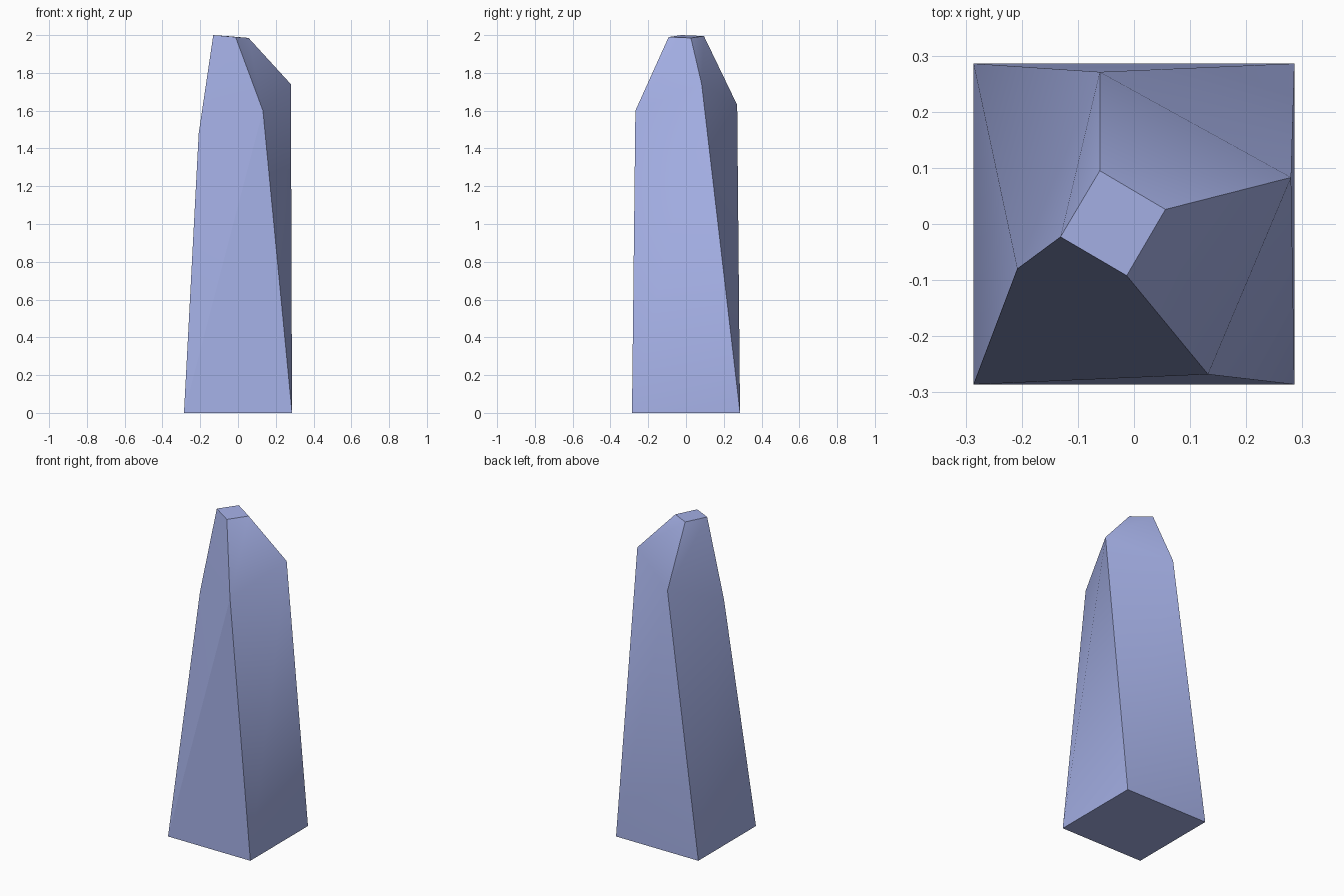
import bpy, bmesh, math

if "Cube" in bpy.data.objects:
    bpy.data.objects.remove(bpy.data.objects["Cube"])

# Rings from bottom to top, each ordered front-left, front-right, back-right, back-left
H = 0.286
RINGS = [
    [(-H, -H, 0), (H, -H, 0), (H, H, 0), (-H, H, 0)],
    [(-0.208, -0.08, 1.48), (0.132, -0.268, 1.60), (0.28, 0.083, 1.74), (-0.061, 0.271, 1.63)],
    [(-0.131, -0.023, 2.0), (-0.013, -0.092, 1.99), (0.056, 0.026, 1.985), (-0.061, 0.095, 1.995)],
]

bm = bmesh.new()
rings = [[bm.verts.new(p) for p in ring] for ring in RINGS]

# Twisted side walls, split along the same diagonal all the way round
for low, high in zip(rings, rings[1:]):
    for i in range(4):
        j = (i + 1) % 4
        bm.faces.new((low[i], low[j], high[j]))
        bm.faces.new((low[i], high[j], high[i]))

# Base and tip caps
bm.faces.new(rings[0][::-1])
bm.faces.new(rings[-1])
bmesh.ops.recalc_face_normals(bm, faces=bm.faces)

mesh = bpy.data.meshes.new("crystal_shard")
bm.to_mesh(mesh)
bm.free()
shard = bpy.data.objects.new("crystal_shard", mesh)
bpy.context.collection.objects.link(shard)

# Pale blue colour
mat = bpy.data.materials.new("pale_blue")
mat.diffuse_color = (0.38, 0.44, 0.80, 1)
mat.use_nodes = True
mat.node_tree.nodes["Principled BSDF"].inputs["Base Color"].default_value = mat.diffuse_color
mesh.materials.append(mat)

# Soft facets with sharp corners
bpy.context.view_layer.objects.active = shard
shard.select_set(True)
bpy.ops.object.shade_smooth_by_angle(angle=math.radians(30))
